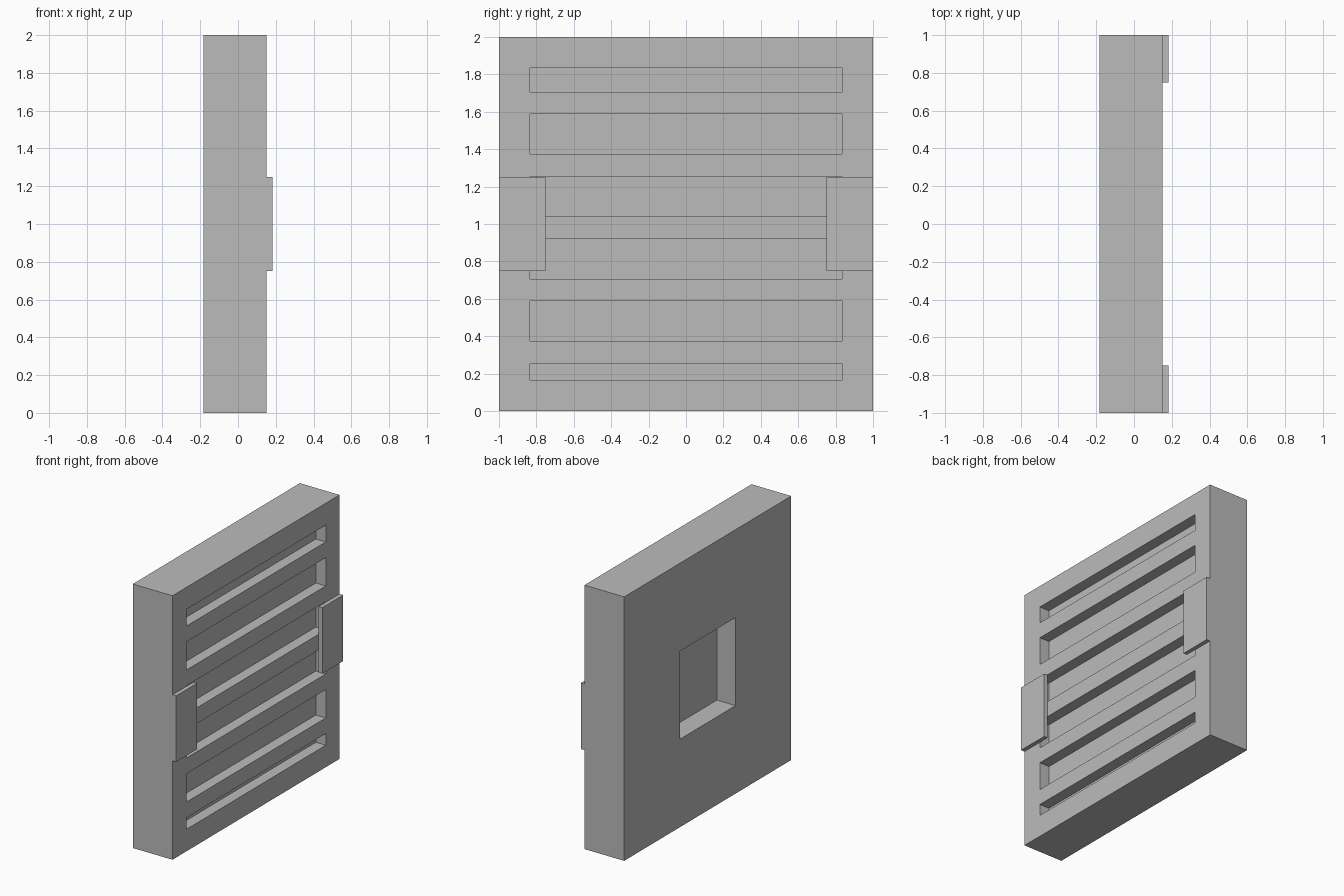
import bpy, bmesh

if "Cube" in bpy.data.objects:
    bpy.data.objects.remove(bpy.data.objects["Cube"])

grey = bpy.data.materials.new("light_grey")
grey.diffuse_color = (0.5, 0.5, 0.5, 1)
grey.use_nodes = True
grey.node_tree.nodes["Principled BSDF"].inputs["Base Color"].default_value = grey.diffuse_color

BACK, FACE, FRONT = -0.182, 0.151, 0.182


def boxes(name, extents):
    """One object made of boxes given as (x0, x1, y0, y1, z0, z1)."""
    bm = bmesh.new()
    for x0, x1, y0, y1, z0, z1 in extents:
        verts = bmesh.ops.create_cube(bm, size=1)["verts"]
        for v in verts:
            v.co.x = x1 if v.co.x > 0 else x0
            v.co.y = y1 if v.co.y > 0 else y0
            v.co.z = z1 if v.co.z > 0 else z0
    mesh = bpy.data.meshes.new(name)
    bm.to_mesh(mesh)
    bm.free()
    mesh.materials.append(grey)
    obj = bpy.data.objects.new(name, mesh)
    bpy.context.collection.objects.link(obj)
    return obj


# Thick square panel
panel = boxes("panel", [(BACK, FACE, -1, 1, 0, 2)])

# Six slots in the face, evenly spaced and clipped to the frame border
slots = []
for k in range(6):
    top = 0.25 + k / 3
    slots.append((FACE - 0.083, FACE + 0.1, -0.835, 0.835,
                  max(top - 0.21, 1 / 6), min(top + 0.004, 11 / 6)))

# Square pocket in the back
pocket = (BACK - 0.1, BACK + 0.156, -1 / 3, 1 / 3, 2 / 3, 4 / 3)

cutter = boxes("recess_cutter", slots + [pocket])
cutter.hide_render = True
mod = panel.modifiers.new("recesses", "BOOLEAN")
mod.operation = "DIFFERENCE"
mod.solver = "EXACT"
mod.object = cutter
bpy.context.view_layer.objects.active = panel
bpy.ops.object.modifier_apply(modifier=mod.name)
bpy.data.objects.remove(cutter)

# Raised clips on both edges of the face
for name, y0, y1 in (("left_clip", -1, -0.75), ("right_clip", 0.75, 1)):
    boxes(name, [(FACE, FRONT, y0, y1, 0.75, 1.25)])
